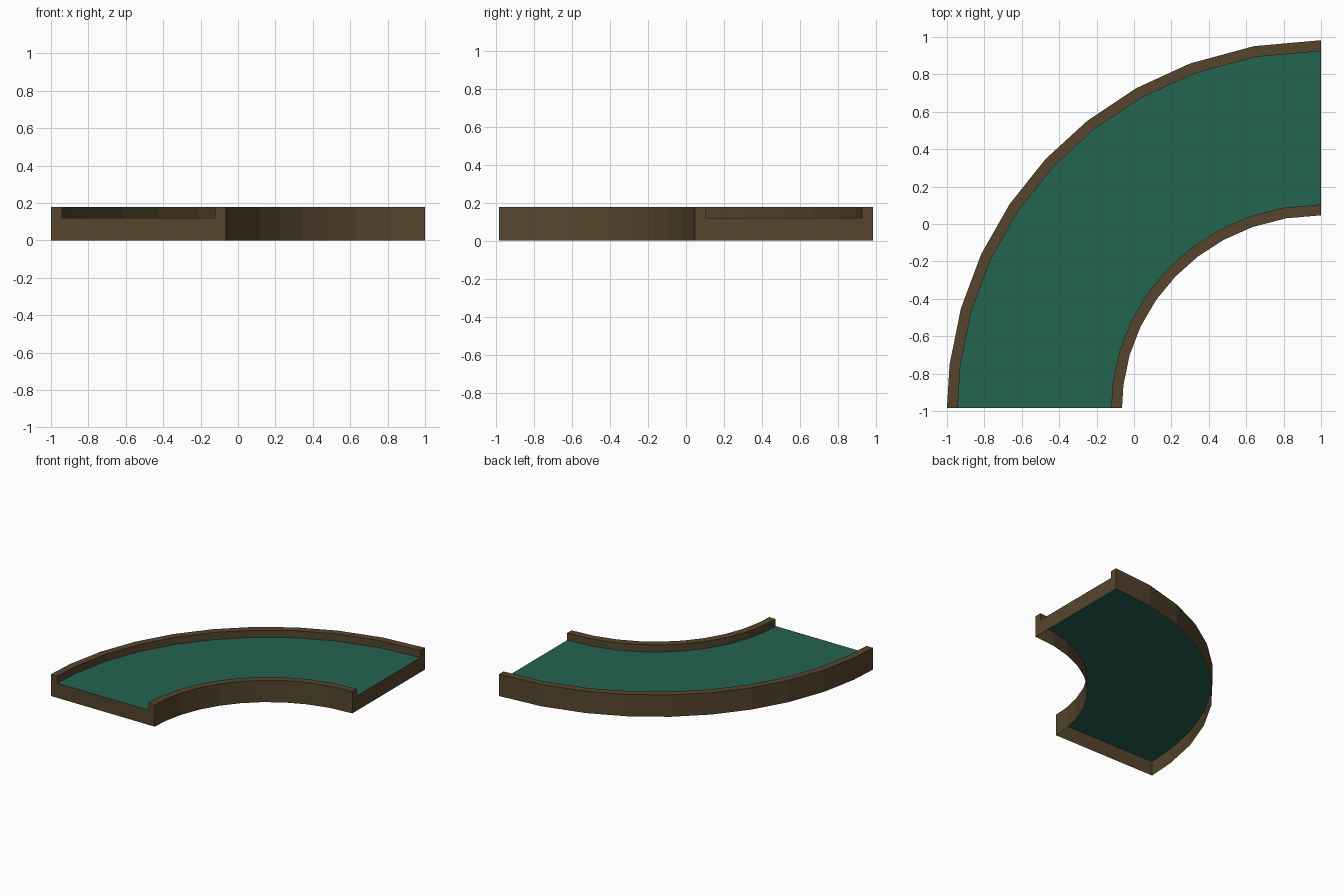
import bpy
import math

if "Cube" in bpy.data.objects:
    bpy.data.objects.remove(bpy.data.objects["Cube"])

# Curved quarter-turn tray: floor sheet, two raised curbs, two end walls, open below
ANGLES = [0, 6.6, 15.4, 24.3, 33.2, 42.1, 50.9, 60, 69.2, 79.5, 90]
CX, CY = 1.0, -0.9825
R_OUT, R_IN, CURB = 2.0, 1.064, 0.058
FLOOR, TOP = 0.12, 0.178


def material(name, color):
    m = bpy.data.materials.new(name)
    m.diffuse_color = (*color, 1)
    m.use_nodes = True
    m.node_tree.nodes["Principled BSDF"].inputs["Base Color"].default_value = m.diffuse_color
    return m


green = material("green felt", (0.017, 0.125, 0.078))
brown = material("dark brown", (0.092, 0.060, 0.027))


def point(r, deg, z):
    a = math.radians(deg)
    r -= 0.035 * math.sin(a) ** 2      # the bend tightens slightly
    return (CX - r * math.cos(a), CY + r * math.sin(a), z)


def build(name, verts, faces, mat):
    me = bpy.data.meshes.new(name)
    me.from_pydata(verts, [], faces)
    me.materials.append(mat)
    ob = bpy.data.objects.new(name, me)
    bpy.context.collection.objects.link(ob)
    return ob


def sweep(name, profile, mat, caps=()):
    """Sweep an open (radius, z) profile round the bend; caps are end quads."""
    n = len(profile)
    verts = [point(r, a, z) for a in ANGLES for r, z in profile]
    faces = []
    for i in range(len(ANGLES) - 1):
        for j in range(n - 1):
            p = i * n + j
            faces.append((p, p + 1, p + n + 1, p + n))
    for deg, flip in ((0, False), (90, True)):
        for cap in caps:
            base = len(verts)
            verts += [point(r, deg, z) for r, z in cap]
            f = [base + k for k in range(len(cap))]
            faces.append(f[::-1] if flip else f)
    return build(name, verts, faces, mat)


# Floor
sweep("floor", [(R_OUT, FLOOR), (R_IN, FLOOR)], green)

# Curbs with their outside walls
ro, ri = R_OUT - CURB, R_IN + CURB
sweep("outer_curb", [(R_OUT, 0), (R_OUT, TOP), (ro, TOP), (ro, FLOOR)], brown,
      [[(R_OUT, FLOOR), (ro, FLOOR), (ro, TOP), (R_OUT, TOP)]])
sweep("inner_curb", [(ri, FLOOR), (ri, TOP), (R_IN, TOP), (R_IN, 0)], brown,
      [[(ri, FLOOR), (R_IN, FLOOR), (R_IN, TOP), (ri, TOP)]])

# End walls below the floor
for name, deg in (("front_end_wall", 0), ("right_end_wall", 90)):
    v = [point(r, deg, z) for r, z in
         ((R_OUT, 0), (R_IN, 0), (R_IN, FLOOR), (R_OUT, FLOOR))]
    build(name, v, [(0, 1, 2, 3) if deg == 0 else (3, 2, 1, 0)], brown)
